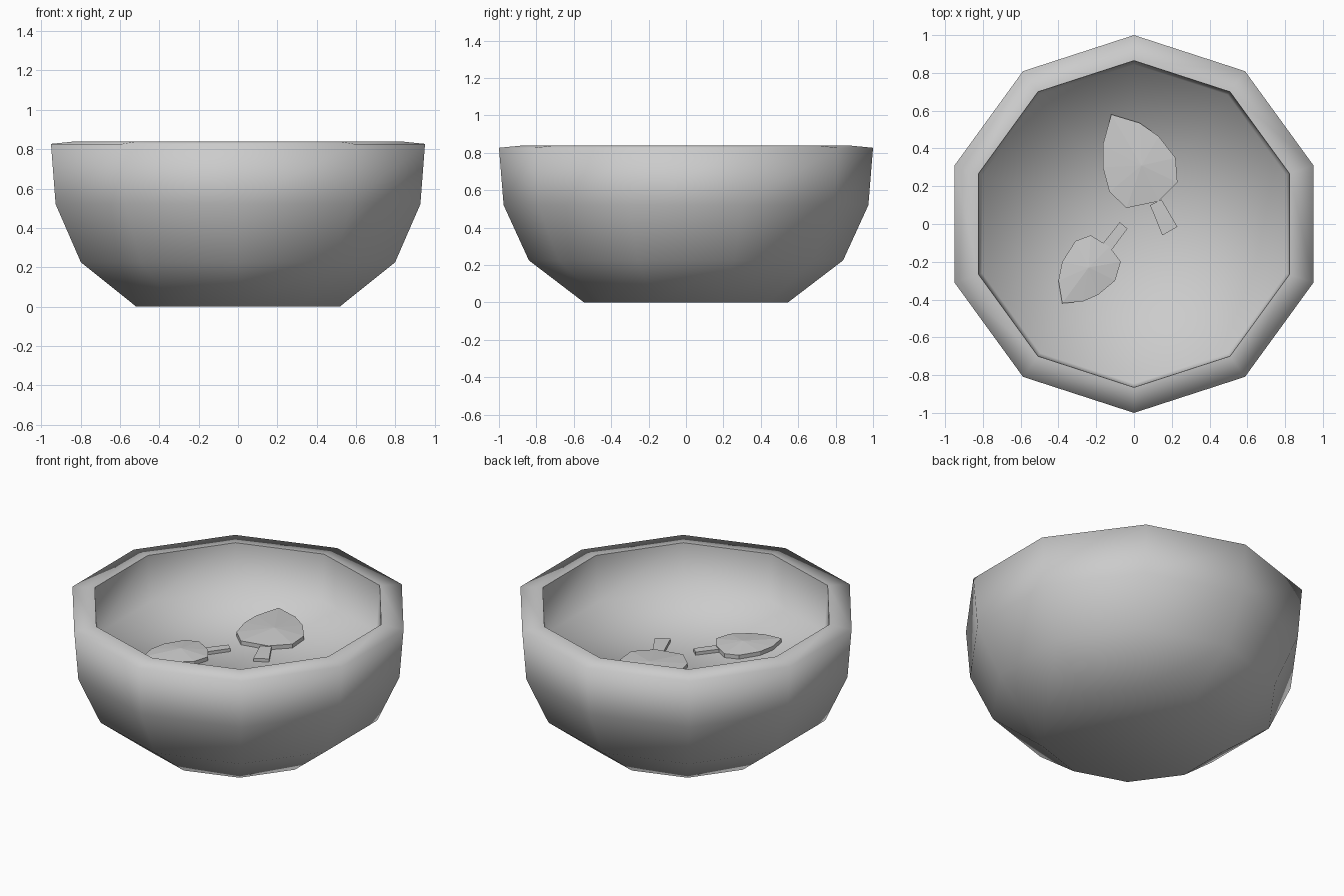
import bpy, bmesh, math

if "Cube" in bpy.data.objects:
    bpy.data.objects.remove(bpy.data.objects["Cube"])

SIDES = 10


def finish(name, bm):
    bmesh.ops.recalc_face_normals(bm, faces=bm.faces[:])
    mesh = bpy.data.meshes.new(name)
    bm.to_mesh(mesh)
    bm.free()
    obj = bpy.data.objects.new(name, mesh)
    bpy.context.collection.objects.link(obj)
    return obj


def lathe(name, profile, crease_ring):
    """Revolve (radius, z) points into a closed ten-sided body."""
    bm = bmesh.new()
    rings = []
    for r, z in profile:
        ring = []
        for i in range(SIDES):
            a = math.pi / 2 + 2 * math.pi * i / SIDES
            ring.append(bm.verts.new((r * math.cos(a), r * math.sin(a), z)))
        rings.append(ring)
    for lo, hi in zip(rings, rings[1:]):
        for i in range(SIDES):
            j = (i + 1) % SIDES
            bm.faces.new((lo[i], lo[j], hi[j], hi[i]))
    bm.faces.new(rings[0])
    # fan for the top surface of the contents
    centre = bm.verts.new((0, 0, profile[-1][1]))
    for i in range(SIDES):
        bm.faces.new((rings[-1][i], rings[-1][(i + 1) % SIDES], centre))
    for f in bm.faces:
        f.smooth = True
    # crisp inner lip
    ring = rings[crease_ring]
    for i in range(SIDES):
        bm.edges.get((ring[i], ring[(i + 1) % SIDES])).smooth = False
    return finish(name, bm)


def slab(bm, outline, z0, z1, crown=None):
    """Thick flat outline; crown = (x, y, z) raised middle point."""
    n = len(outline)
    lo = [bm.verts.new((x, y, z0)) for x, y in outline]
    hi = [bm.verts.new((x, y, z1)) for x, y in outline]
    for i in range(n):
        j = (i + 1) % n
        bm.faces.new((lo[i], lo[j], hi[j], hi[i]))
    bm.faces.new(lo)
    if crown:
        c = bm.verts.new(crown)
        for i in range(n):
            bm.faces.new((hi[i], hi[(i + 1) % n], c))
    else:
        bm.faces.new(hi)


def leaf(name, blade, stem, crown_xy):
    bm = bmesh.new()
    slab(bm, blade, 0.545, 0.575, (*crown_xy, 0.595))
    slab(bm, stem, 0.545, 0.57)
    return finish(name, bm)


# bowl with rim and filled surface
lathe("bowl", [(0.545, 0), (0.84, 0.225), (0.975, 0.52), (1.0, 0.827),
               (0.865, 0.84), (0.845, 0.55)], 4)

# large leaf
leaf("large_leaf",
     [(-0.12, 0.58), (0.03, 0.535), (0.13, 0.465), (0.22, 0.35), (0.23, 0.22),
      (0.13, 0.12), (-0.04, 0.085), (-0.13, 0.17), (-0.165, 0.3), (-0.165, 0.42)],
     [(0.085, 0.10), (0.145, 0.13), (0.23, -0.015), (0.15, -0.06)],
     (0.04, 0.31))

# small leaf
leaf("small_leaf",
     [(-0.38, -0.42), (-0.27, -0.41), (-0.19, -0.375), (-0.10, -0.30), (-0.07, -0.20),
      (-0.13, -0.12), (-0.23, -0.06), (-0.31, -0.09), (-0.38, -0.20), (-0.40, -0.30)],
     [(-0.17, -0.11), (-0.12, -0.14), (-0.035, -0.025), (-0.075, 0.01)],
     (-0.24, -0.23))
